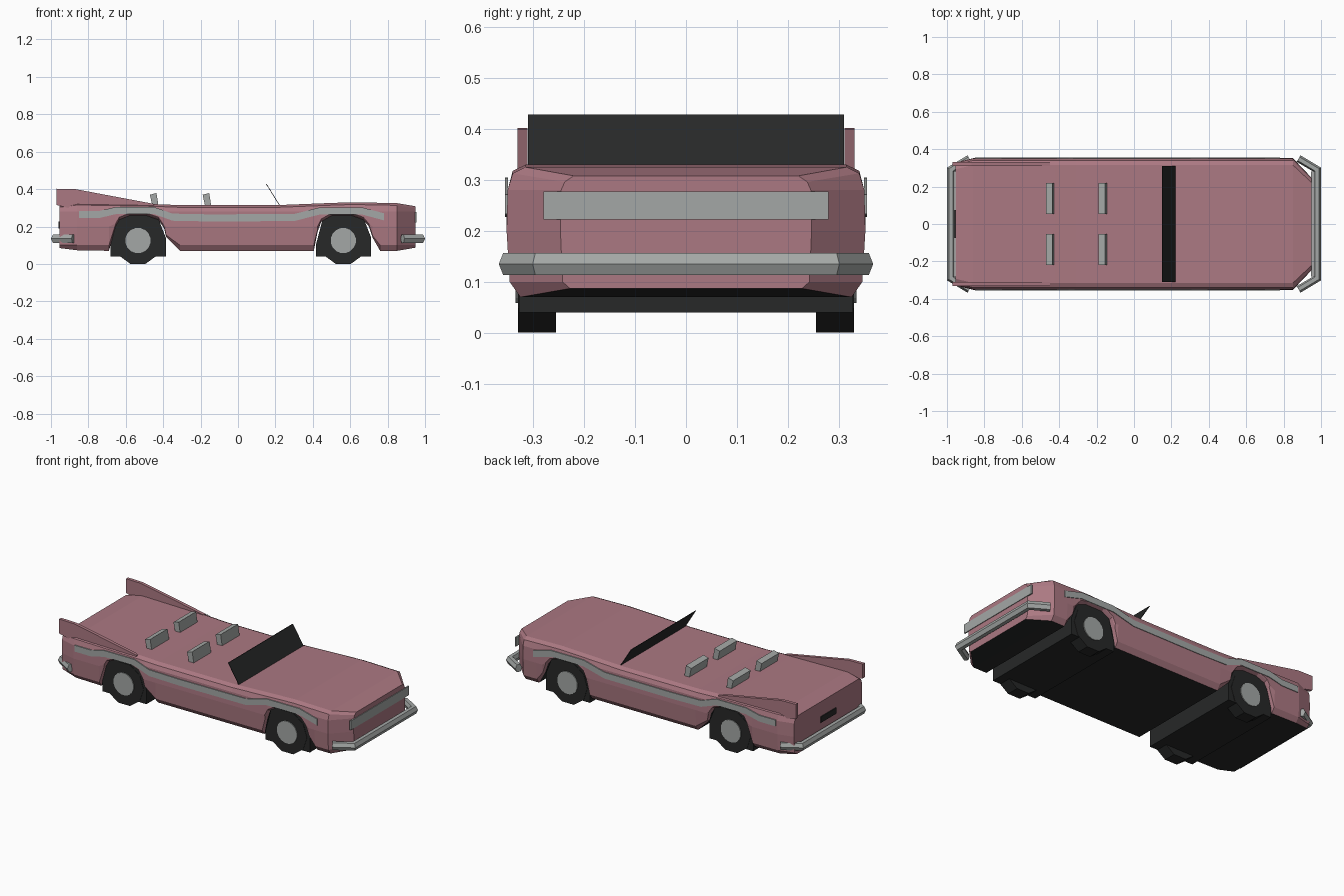
import bpy, bmesh, math

old = bpy.data.objects.get("Cube")
if old:
    bpy.data.objects.remove(old, do_unlink=True)


def material(name, r, g, b):
    m = bpy.data.materials.new(name)
    m.use_nodes = True
    m.diffuse_color = (r, g, b, 1)
    m.node_tree.nodes["Principled BSDF"].inputs["Base Color"].default_value = (r, g, b, 1)
    return m


PINK = material("dusty_pink_paint", 0.41, 0.19, 0.225)
GREY = material("chrome_grey", 0.37, 0.39, 0.38)
BLACK = material("black", 0.02, 0.021, 0.021)


def loft(name, rings, mats, rule=None):
    """Skin equal-length closed rings of points and cap both ends."""
    bm = bmesh.new()
    rows = [[bm.verts.new(p) for p in ring] for ring in rings]
    n = len(rows[0])
    for a, b in zip(rows, rows[1:]):
        for i in range(n):
            j = (i + 1) % n
            bm.faces.new((a[i], a[j], b[j], b[i]))
    bm.faces.new(rows[0])
    bm.faces.new(rows[-1])
    bmesh.ops.recalc_face_normals(bm, faces=bm.faces)
    if rule:
        for f in bm.faces:
            f.material_index = rule(f)
    mesh = bpy.data.meshes.new(name)
    bm.to_mesh(mesh)
    bm.free()
    for m in mats:
        mesh.materials.append(m)
    obj = bpy.data.objects.new(name, mesh)
    bpy.context.collection.objects.link(obj)
    return obj


def prism(name, outline, y0, y1, mat):
    """Extrude an x-z outline between two y values."""
    return loft(name, [[(x, y, z) for x, z in outline] for y in (y0, y1)], [mat])


def ngon(cx, cz, r, n):
    return [(cx + r * math.sin(2 * math.pi * (i + 0.5) / n),
             cz - r * math.cos(2 * math.pi * (i + 0.5) / n)) for i in range(n)]


def lerp(table, x):
    for (x0, v0), (x1, v1) in zip(table, table[1:]):
        if x <= x1:
            return v0 + (v1 - v0) * max(0, x - x0) / (x1 - x0)
    return table[-1][1]


# Body: lower edge follows the wheel arches
LOWER = [(-0.955, 0.085), (-0.86, 0.073), (-0.69, 0.07), (-0.655, 0.2), (-0.635, 0.235),
         (-0.58, 0.257), (-0.49, 0.257), (-0.425, 0.235), (-0.395, 0.19), (-0.385, 0.145),
         (-0.31, 0.07), (-0.05, 0.07), (0.2, 0.07), (0.405, 0.07), (0.425, 0.17),
         (0.445, 0.225), (0.5, 0.257), (0.61, 0.257), (0.67, 0.235), (0.7, 0.2),
         (0.72, 0.14), (0.76, 0.07), (0.85, 0.07), (0.95, 0.087)]
UPPER = [(-0.955, 0.315), (-0.86, 0.327), (-0.45, 0.32), (-0.3, 0.314), (0.2, 0.314),
         (0.6, 0.33), (0.85, 0.325), (0.95, 0.308)]
WIDTH = [(-0.955, 0.93), (-0.86, 1), (0.85, 1), (0.95, 0.7)]


def body_ring(x, low):
    top, w = lerp(UPPER, x), lerp(WIDTH, x)
    half = [(0.325, low), (0.346, max(0.1, low + 0.01)), (0.352, max(0.2, low + 0.015)),
            (0.35, 0.28), (0.34, top - 0.012), (0.315, top)]
    pts = half + [(-y, z) for y, z in reversed(half)]
    return [(x, y * w, z) for y, z in pts]


def underside(f):
    c = f.calc_center_median()
    return int(abs(c.y) < 0.05 and c.z < 0.27 and abs(c.x) < 0.93)


loft("body", [body_ring(x, z) for x, z in LOWER], [PINK, BLACK], underside)

# Wheel housings, wheels and hub discs
for end, cx in (("tail", -0.535), ("nose", 0.563)):
    housing = [(cx - 0.147, 0.04), (cx - 0.147, 0.1), (cx - 0.11, 0.24), (cx - 0.05, 0.262),
               (cx + 0.05, 0.262), (cx + 0.11, 0.24), (cx + 0.149, 0.14), (cx + 0.149, 0.04)]
    prism(end + "_wheel_housing", housing, -0.328, 0.328, BLACK)
    for side, s in (("near", -1), ("far", 1)):
        prism(f"{end}_{side}_wheel", ngon(cx, 0.125, 0.131, 10), s * 0.255, s * 0.33, BLACK)
        prism(f"{end}_{side}_hub", ngon(cx, 0.125, 0.068, 16), s * 0.328, s * 0.335, GREY)

# Side trim and tail fins
TRIM = [(-0.85, 0.265), (-0.74, 0.265), (-0.65, 0.286), (-0.45, 0.286), (-0.35, 0.25),
        (-0.15, 0.246), (0.3, 0.248), (0.44, 0.284), (0.66, 0.284), (0.78, 0.252)]
trim_outline = [(x, z + 0.019) for x, z in TRIM] + [(x, z - 0.019) for x, z in reversed(TRIM)]
FIN = [(-0.97, 0.315), (-0.97, 0.402), (-0.87, 0.4), (-0.45, 0.321), (-0.45, 0.29), (-0.87, 0.29)]
for side, s in (("near", -1), ("far", 1)):
    prism(side + "_side_trim", trim_outline, s * 0.349, s * 0.355, GREY)
    prism(side + "_tail_fin", FIN, s * 0.311, s * 0.331, PINK)

# Headrests
for row, x in (("rear", -0.425), ("front", -0.143)):
    for side, s in (("near", -1), ("far", 1)):
        prism(f"{row}_{side}_headrest",
              [(x, 0.31), (x - 0.033, 0.31), (x - 0.046, 0.37), (x - 0.011, 0.379)],
              s * 0.053, s * 0.22, GREY)

# Windshield
prism("windshield", [(0.149, 0.428), (0.153, 0.428), (0.225, 0.312), (0.221, 0.312)],
      -0.31, 0.31, BLACK)

# Grille and rear plate
prism("grille", [(0.946, 0.222), (0.954, 0.222), (0.954, 0.277), (0.946, 0.277)],
      -0.28, 0.28, GREY)
prism("rear_plate", [(-0.96, 0.19), (-0.953, 0.19), (-0.953, 0.226), (-0.96, 0.226)],
      -0.075, 0.075, BLACK)

# Bumpers: hexagonal section swept round the corners
SECTION = [(-0.012, -0.022), (0.01, -0.022), (0.02, 0), (0.01, 0.022), (-0.012, 0.022), (-0.02, 0)]
PATH = [(0.88, 0.35, 0.5, 0.86), (0.98, 0.29, 1, 0.55), (0.98, -0.29, 1, -0.55),
        (0.88, -0.35, 0.5, -0.86)]
for end, s in (("nose", 1), ("tail", -1)):
    loft(end + "_bumper",
         [[(s * (x + u * dx), y + u * dy, 0.135 + v) for u, v in SECTION]
          for x, y, dx, dy in PATH], [GREY])
